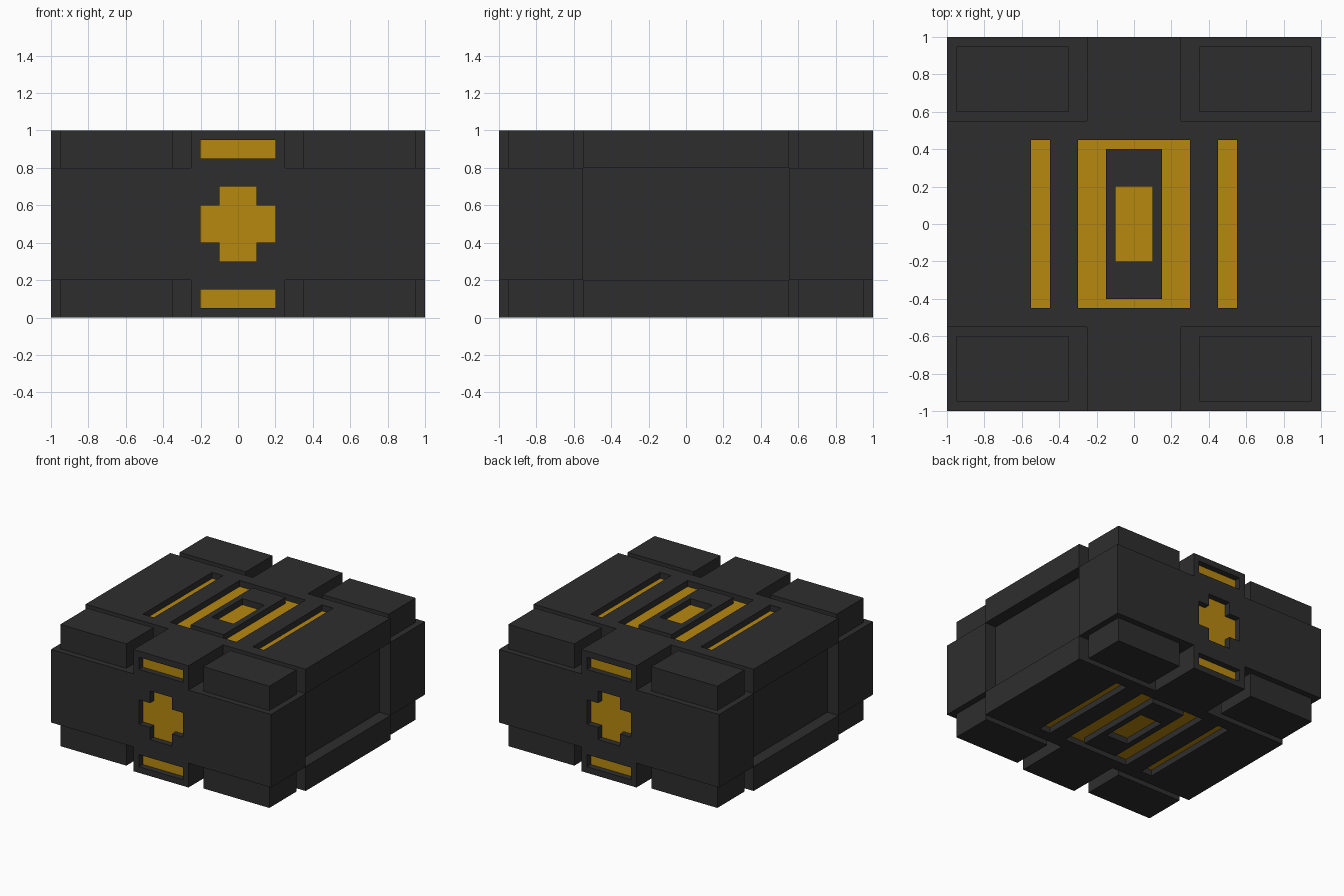
import bpy
import bmesh
from mathutils import Vector

if "Cube" in bpy.data.objects:
    bpy.data.objects.remove(bpy.data.objects["Cube"])

MID = 0.5       # height of the mirror plane; parts are modelled around it
FLOOR_Y = 0.95  # recess floor on the end faces
FLOOR_Z = 0.45  # recess floor on the top face


def material(name, color):
    m = bpy.data.materials.new(name)
    m.use_nodes = True
    m.diffuse_color = color
    bsdf = m.node_tree.nodes["Principled BSDF"]
    bsdf.inputs["Base Color"].default_value = color
    bsdf.inputs["Roughness"].default_value = 0.7
    return m


DARK = material("charcoal", (0.027, 0.027, 0.027, 1))
GOLD = material("gold", (0.48, 0.25, 0.005, 1))


def add_box(bm, lo, hi):
    lo, hi = Vector(lo), Vector(hi)
    verts = bmesh.ops.create_cube(bm, size=1)["verts"]
    bmesh.ops.scale(bm, vec=hi - lo, verts=verts)
    bmesh.ops.translate(bm, vec=(lo + hi) / 2, verts=verts)


def add_plus(bm, wide, short, narrow, tall, place, depth):
    """Plus-shaped outline, laid out by place(u, v) and extruded along depth."""
    quarter = [(wide, short), (narrow, short), (narrow, tall)]
    outline = quarter + [(-u, v) for u, v in reversed(quarter)]
    outline += [(-u, -v) for u, v in outline]
    face = bm.faces.new([bm.verts.new(place(u, v)) for u, v in outline])
    geom = bmesh.ops.extrude_face_region(bm, geom=[face])["geom"]
    moved = [g for g in geom if isinstance(g, bmesh.types.BMVert)]
    bmesh.ops.translate(bm, vec=depth, verts=moved)


def make(name, bm):
    bmesh.ops.recalc_face_normals(bm, faces=bm.faces)
    mesh = bpy.data.meshes.new(name)
    bm.to_mesh(mesh)
    bm.free()
    mesh.materials.append(DARK)
    mesh.materials.append(GOLD)
    ob = bpy.data.objects.new(name, mesh)
    ob.location.z = MID
    bpy.context.collection.objects.link(ob)
    return ob


def box_part(name, lo, hi):
    bm = bmesh.new()
    add_box(bm, lo, hi)
    return make(name, bm)


def carve(ob, cutter):
    """Cut the recesses, then paint only their floors gold."""
    mod = ob.modifiers.new("recesses", "BOOLEAN")
    mod.object = cutter
    mod.solver = "EXACT"
    bpy.context.view_layer.update()
    graph = bpy.context.evaluated_depsgraph_get()
    mesh = bpy.data.meshes.new_from_object(ob.evaluated_get(graph))
    ob.modifiers.clear()
    ob.data = mesh
    bpy.data.objects.remove(cutter)
    for p in mesh.polygons:
        n, c = p.normal, p.center
        end_floor = abs(n.y) > 0.9 and abs(abs(c.y) - FLOOR_Y) < 0.001
        top_floor = n.z > 0.9 and abs(c.z - FLOOR_Z) < 0.001
        p.material_index = int(end_floor or top_floor)


def mirror(ob, axes):
    mod = ob.modifiers.new("mirror", "MIRROR")
    mod.use_axis = ["X" in axes, "Y" in axes, "Z" in axes]
    mod.use_mirror_merge = False


# Inner core, visible as the sunken side panels
box_part("core", (-0.9, -0.55, -0.3), (0.9, 0.55, 0.3))

# End blocks with a plus-shaped recess
end_block = box_part("end_block", (-1, -1, -0.3), (1, -0.55, 0.3))
bm = bmesh.new()
add_plus(bm, 0.2, 0.1, 0.1, 0.2, lambda u, v: (u, -1.1, v), (0, 1.1 - FLOOR_Y, 0))
carve(end_block, make("plus_cutter", bm))
mirror(end_block, "Y")

# Top and bottom plates with end tabs
bm = bmesh.new()
add_plus(bm, 1, 0.55, 0.25, 1, lambda u, v: (u, v, 0.3), (0, 0, 0.2))
plate = make("plate", bm)
bm = bmesh.new()
add_box(bm, (-0.3, -0.45, FLOOR_Z), (0.3, 0.45, 0.6))
for s in (-1, 1):
    add_box(bm, (s * 0.5 - 0.05, -0.45, FLOOR_Z), (s * 0.5 + 0.05, 0.45, 0.6))
    add_box(bm, (-0.2, s * 1.025 - 0.075, 0.35), (0.2, s * 1.025 + 0.075, 0.45))
carve(plate, make("slot_cutter", bm))
mirror(plate, "Z")

# Raised frame standing in the middle pocket
frame = box_part("pocket_frame", (-0.15, -0.4, FLOOR_Z), (0.15, 0.4, 0.5))
carve(frame, box_part("frame_cutter", (-0.1, -0.2, 0.4), (0.1, 0.2, 0.6)))
mirror(frame, "Z")

# Corner blocks
mirror(box_part("corner_block", (0.35, 0.6, 0.3), (0.95, 0.95, 0.5)), "XYZ")
